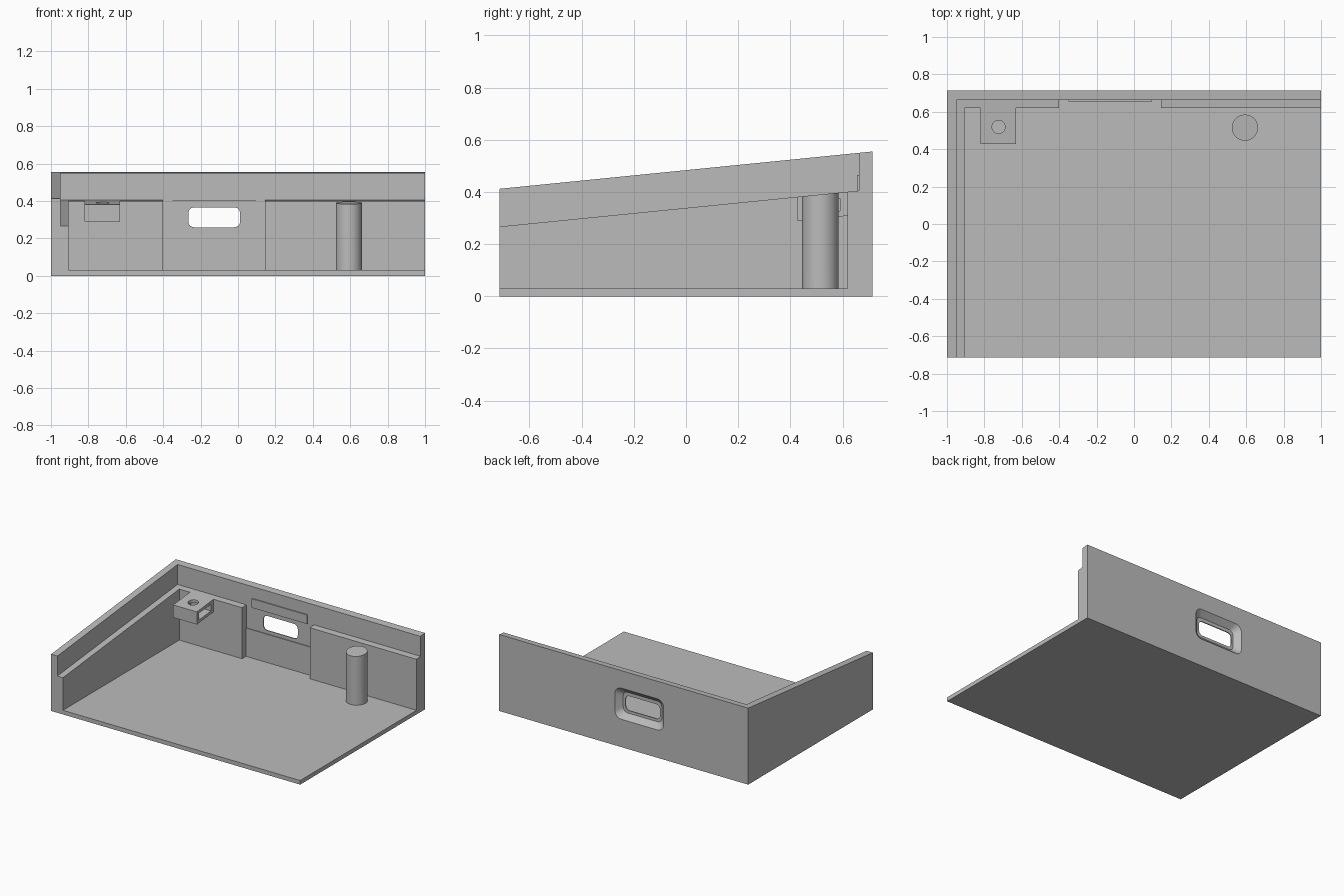
import bpy, bmesh, math

old = bpy.data.objects.get("Cube")
if old:
    bpy.data.objects.remove(old, do_unlink=True)

HALF_Y = 0.715
SLOPE = 0.1

grey = bpy.data.materials.new("plain grey")
grey.use_nodes = True
COLOUR = (0.5, 0.5, 0.5, 1)
grey.diffuse_color = COLOUR
grey.node_tree.nodes["Principled BSDF"].inputs["Base Color"].default_value = COLOUR


def plane(front_z):
    """Height of a plane rising from front_z at the front edge."""
    return lambda y: front_z + SLOPE * (y + HALF_Y)


rim = plane(0.412)
ledge = plane(0.267)


def height(z, y):
    return z(y) if callable(z) else z


def finish(name, bm):
    bmesh.ops.recalc_face_normals(bm, faces=bm.faces)
    mesh = bpy.data.meshes.new(name)
    bm.to_mesh(mesh)
    bm.free()
    mesh.materials.append(grey)
    ob = bpy.data.objects.new(name, mesh)
    bpy.context.collection.objects.link(ob)
    return ob


def shape_heights(bm, low, high):
    for v in bm.verts:
        v.co.z = height(high if v.co.z > 0 else low, v.co.y)


def slab(name, xs, ys, low, high):
    """Box whose bottom and top may follow a sloping plane."""
    bm = bmesh.new()
    bmesh.ops.create_cube(bm, size=1)
    for v in bm.verts:
        v.co.x = xs[v.co.x > 0]
        v.co.y = ys[v.co.y > 0]
    shape_heights(bm, low, high)
    return finish(name, bm)


def post(name, x, y, radius, low, high, sides=48):
    bm = bmesh.new()
    bmesh.ops.create_cone(bm, cap_ends=True, segments=sides,
                          radius1=radius, radius2=radius, depth=1)
    for v in bm.verts:
        v.co.x += x
        v.co.y += y
    shape_heights(bm, low, high)
    return finish(name, bm)


def rounded_loft(name, cx, cz, sections, steps=6):
    """Loft of rounded rectangles (y, half width, half height, radius)."""
    bm = bmesh.new()
    rings = []
    for y, w, h, r in sections:
        ring = []
        for corner, (sx, sz) in enumerate([(1, 1), (-1, 1), (-1, -1), (1, -1)]):
            for i in range(steps + 1):
                a = (corner + i / steps) * math.pi / 2
                ring.append(bm.verts.new((cx + sx * (w - r) + r * math.cos(a), y,
                                          cz + sz * (h - r) + r * math.sin(a))))
        rings.append(ring)
    for a, b in zip(rings, rings[1:]):
        for i in range(len(a)):
            j = (i + 1) % len(a)
            bm.faces.new((a[i], a[j], b[j], b[i]))
    bm.faces.new(rings[0])
    bm.faces.new(rings[-1])
    return finish(name, bm)


def cut(ob, cutters):
    for c in cutters:
        c.hide_render = True
        mod = ob.modifiers.new("cut", "BOOLEAN")
        mod.operation = "DIFFERENCE"
        mod.solver = "EXACT"
        mod.object = c
        bpy.context.view_layer.objects.active = ob
        bpy.ops.object.modifier_apply(modifier=mod.name)
        bpy.data.objects.remove(c, do_unlink=True)


def smooth(ob):
    bpy.ops.object.select_all(action="DESELECT")
    ob.select_set(True)
    bpy.context.view_layer.objects.active = ob
    bpy.ops.object.shade_smooth_by_angle(angle=math.radians(30))


# Tray: floor, two stepped walls and the window in the back wall
tray = slab("tray_body", (-1, 1), (-HALF_Y, HALF_Y), 0, rim)
cut(tray, [
    slab("upper_cavity", (-0.95, 1.2), (-0.9, 0.664), ledge, 1),
    slab("lower_cavity", (-0.905, 1.2), (-0.9, 0.619), 0.03, 0.9),
    slab("back_recess", (-0.4, 0.145), (0.5, 0.664), 0.03, 0.8),
    slab("board_pocket", (-0.4, 0.14), (0.55, 0.67), 0.235, 0.4),
    rounded_loft("outer_pocket", -0.125, 0.315,
                 [(0.677, 0.155, 0.075, 0.035), (HALF_Y, 0.195, 0.113, 0.05),
                  (0.75, 0.195, 0.113, 0.05)]),
    rounded_loft("window", -0.127, 0.3125,
                 [(0.64, 0.138, 0.053, 0.03), (0.69, 0.138, 0.053, 0.03)]),
])
smooth(tray)

# Small retaining rib above the window
slab("retaining_rib", (-0.35, 0.095), (0.656, 0.664), 0.4, 0.465)

# Screw block with a bolt hole and a side slot for the nut
block = slab("screw_block", (-0.82, -0.63), (0.428, 0.619), plane(0.175), ledge)
cut(block, [
    post("bolt_hole", -0.724, 0.519, 0.035, 0.2, 0.6, 32),
    slab("nut_slot", (-0.79, -0.5), (0.455, 0.59), plane(0.196), plane(0.245)),
])
smooth(block)

# Support pillar with a sloping top
smooth(post("support_pillar", 0.593, 0.515, 0.07, 0.03, ledge))
